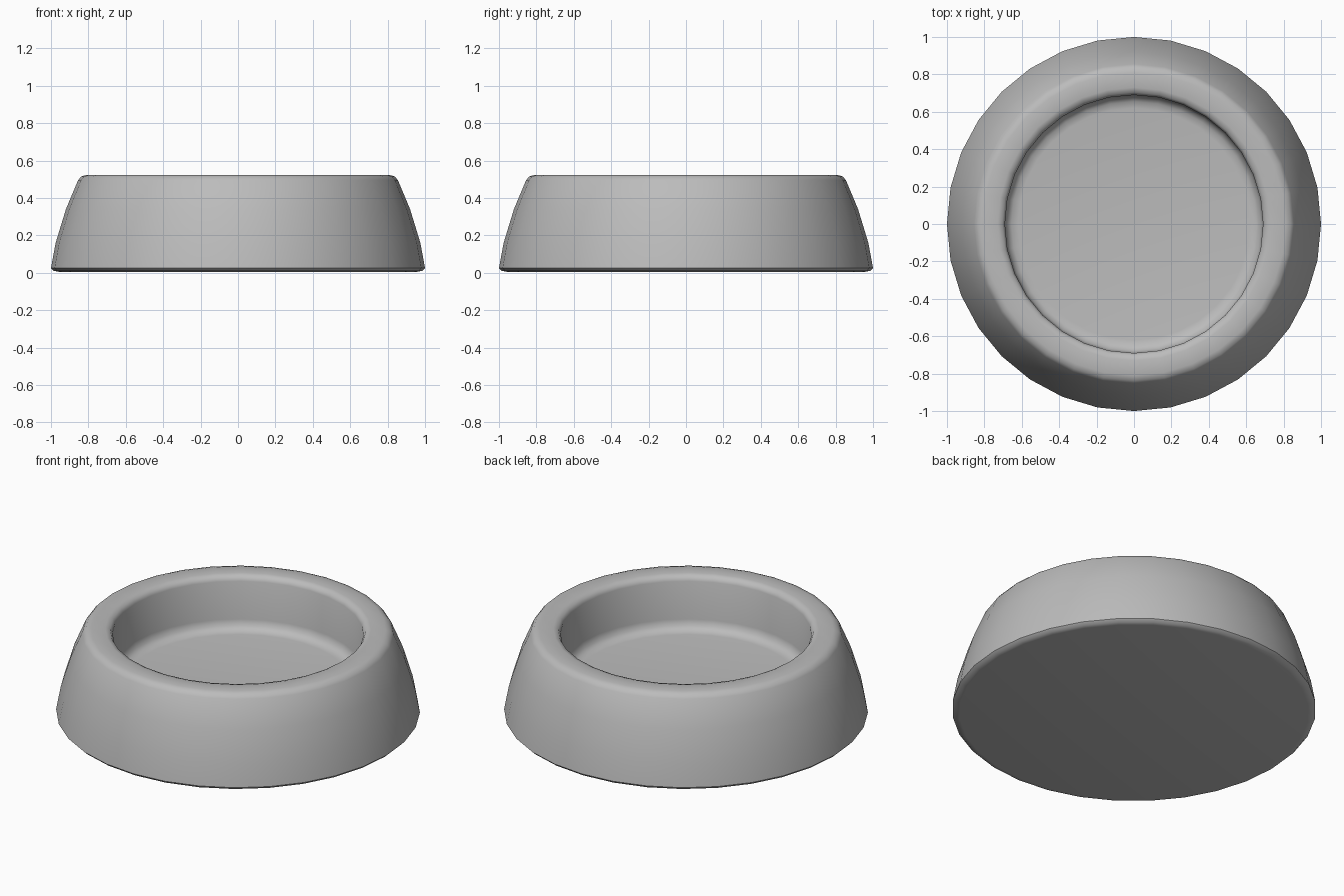
import bpy
import math

cube = bpy.data.objects.get("Cube")
if cube:
    bpy.data.objects.remove(cube, do_unlink=True)


def make_material(name, colour):
    mat = bpy.data.materials.new(name)
    mat.use_nodes = True
    mat.diffuse_color = colour
    mat.node_tree.nodes["Principled BSDF"].inputs["Base Color"].default_value = colour
    return mat


def lathe(name, profile, sides, material):
    """Revolve (radius, height) points around z, closing both ends with flat caps."""
    verts = [(r * math.cos(math.tau * i / sides), r * math.sin(math.tau * i / sides), z)
             for r, z in profile for i in range(sides)]
    faces = []
    for ring in range(len(profile) - 1):
        a, b = ring * sides, (ring + 1) * sides
        for i in range(sides):
            j = (i + 1) % sides
            faces.append((a + i, a + j, b + j, b + i))
    faces.append(tuple(reversed(range(sides))))
    last = (len(profile) - 1) * sides
    faces.append(tuple(range(last, last + sides)))
    mesh = bpy.data.meshes.new(name)
    mesh.from_pydata(verts, [], faces)
    mesh.materials.append(material)
    obj = bpy.data.objects.new(name, mesh)
    bpy.context.collection.objects.link(obj)
    return obj


grey = make_material("plain_grey", (0.5, 0.5, 0.5, 1.0))

# Base edge, flared outer wall, rounded rim, inner wall, floor fillet
profile = [
    (0.96, 0.005), (0.985, 0.01), (1.0, 0.025),
    (0.975, 0.16), (0.92, 0.34), (0.855, 0.495), (0.838, 0.515), (0.81, 0.523),
    (0.73, 0.523), (0.703, 0.515), (0.69, 0.49),
    (0.69, 0.26), (0.68, 0.225), (0.655, 0.205), (0.62, 0.2),
]
bowl = lathe("pet_bowl", profile, 32, grey)

# Smooth shading with a crisp base edge
bpy.ops.object.select_all(action='DESELECT')
bowl.select_set(True)
bpy.context.view_layer.objects.active = bowl
bpy.ops.object.shade_smooth_by_angle(angle=math.radians(50))
